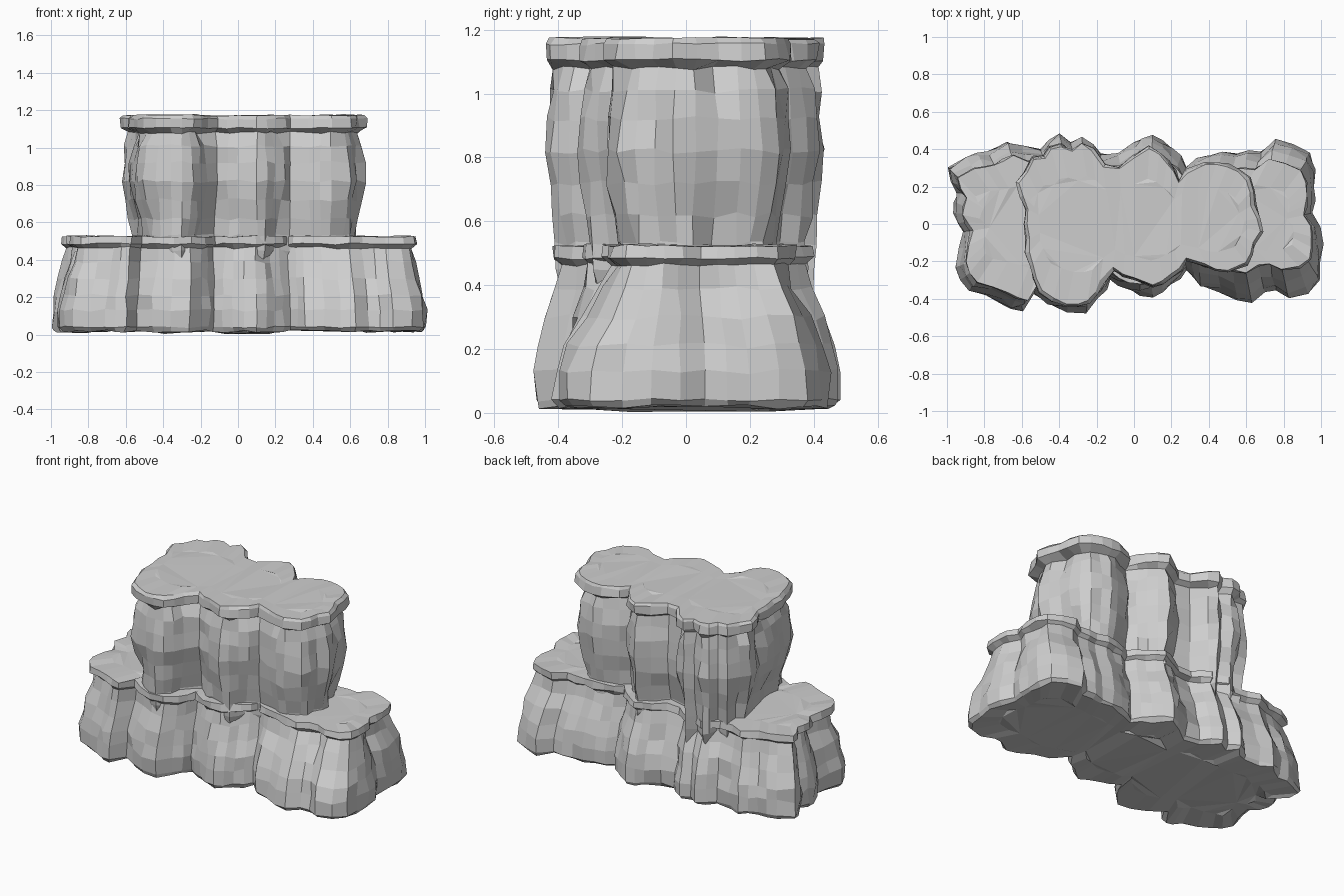
import bpy
import bmesh
import random
from mathutils import Vector

random.seed(4)

cube = bpy.data.objects.get("Cube")
if cube:
    bpy.data.objects.remove(cube, do_unlink=True)

# One stone grey for the whole cliff
stone = bpy.data.materials.new("stone grey")
stone.use_nodes = True
stone_colour = (0.62, 0.62, 0.62, 1)
stone.diffuse_color = stone_colour
stone.node_tree.nodes["Principled BSDF"].inputs["Base Color"].default_value = stone_colour

# Footprints run counter-clockwise: left end, front, right end, back
LEDGE_FOOTPRINT = [
    (-.99, .3), (-.94, .17), (-.96, .06), (-.91, -.04), (-.93, -.13), (-.95, -.23),
    (-.88, -.35), (-.79, -.38), (-.71, -.42), (-.6, -.46), (-.54, -.37), (-.46, -.43),
    (-.36, -.47), (-.26, -.47), (-.19, -.4), (-.13, -.29), (-.03, -.35), (.1, -.39),
    (.2, -.33), (.28, -.24), (.36, -.33), (.46, -.36), (.55, -.4), (.63, -.42),
    (.7, -.36), (.76, -.35), (.83, -.39), (.93, -.37), (.99, -.3), (1, -.2),
    (.99, -.02), (.95, .06), (.97, .2), (.94, .38), (.85, .42), (.76, .45),
    (.68, .38), (.55, .38), (.4, .36), (.28, .31), (.2, .4), (.1, .48),
    (0, .43), (-.08, .37), (-.18, .37), (-.28, .46), (-.34, .43), (-.4, .48),
    (-.5, .4), (-.6, .41), (-.68, .44), (-.78, .38), (-.9, .36)]

TOWER_FOOTPRINT = [
    (-.62, .22), (-.57, .08), (-.57, -.08), (-.55, -.22), (-.5, -.36), (-.36, -.43),
    (-.24, -.42), (-.17, -.31), (-.11, -.24), (0, -.29), (.1, -.33), (.2, -.28),
    (.28, -.19), (.38, -.22), (.5, -.25), (.6, -.21), (.64, -.1), (.68, -.04),
    (.64, .1), (.61, .24), (.5, .31), (.38, .32), (.28, .28), (.24, .23),
    (.18, .33), (.08, .41), (0, .36), (-.08, .3), (-.16, .31), (-.22, .4),
    (-.28, .43), (-.33, .39), (-.39, .42), (-.45, .41), (-.48, .36), (-.54, .35),
    (-.58, .28)]


def split_long_edges(footprint, limit):
    """Add a rounded-out middle corner on every wide face of an outline."""
    points = [Vector(p) for p in footprint]
    result = []
    for start, end in zip(points, points[1:] + points[:1]):
        result.append(start)
        along = end - start
        if along.length > limit:
            outward = Vector((along.y, -along.x)).normalized()
            result.append((start + end) / 2 + outward * .008)
    return result


def outward_normals(points):
    """Outward direction at every corner of a counter-clockwise outline."""
    normals = []
    for i in range(len(points)):
        along = points[(i + 1) % len(points)] - points[i - 1]
        normals.append(Vector((along.y, -along.x)).normalized())
    return normals


def lean_in(point, amount):
    """Pull a base point in to the ledge rim; the front right slopes most."""
    if point.y < 0:
        slope = .12 + .26 * min(max(point.x / .35, 0), 1)
    elif point.x > .5:
        slope = .24
    else:
        slope = .18
    return Vector((point.x * (1 - .05 * amount), point.y * (1 - slope * amount)))


def wobble(size):
    return random.uniform(-size, size)


def add_cap(bm, ring, shrink, rough, flip):
    """Close an end with a rough inner ring and a centre patch."""
    inner = []
    for vert in ring:
        inner.append(bm.verts.new((vert.co.x * .9, vert.co.y * shrink,
                                   vert.co.z + wobble(rough))))
    count = len(ring)
    for i in range(count):
        j = (i + 1) % count
        quad = [ring[i], ring[j], inner[j], inner[i]]
        bm.faces.new(quad[::-1] if flip else quad)
    bm.faces.new(inner[::-1] if flip else inner)


def build_tier(name, footprint, rows, side_share):
    """Loft rows of (height, lean, outward offset, roughness) up a footprint."""
    base = split_long_edges(footprint, .11)
    bm = bmesh.new()
    rings = []
    # A lasting offset per corner gives every pillar its own bulge
    bulge = [random.uniform(.6, 1.4) for _ in base]
    for height, lean, offset, rough in rows:
        outline = [lean_in(p, lean) for p in base]
        ring = []
        for point, normal, swell in zip(outline, outward_normals(outline), bulge):
            # The ends narrow more than the front and back
            share = side_share + (1 - side_share) * abs(normal.x)
            place = point + normal * (offset * swell * share + wobble(rough))
            ring.append(bm.verts.new((place.x, place.y, height + wobble(rough) * .7)))
        rings.append(ring)
    count = len(base)
    for low, high in zip(rings, rings[1:]):
        for i in range(count):
            j = (i + 1) % count
            bm.faces.new((low[i], low[j], high[j], high[i]))
    add_cap(bm, rings[0], .6, .01, True)
    add_cap(bm, rings[-1], .6, .004, False)
    bmesh.ops.triangulate(bm, faces=[f for f in bm.faces if len(f.verts) > 4])
    bmesh.ops.recalc_face_normals(bm, faces=bm.faces)
    mesh = bpy.data.meshes.new(name)
    bm.to_mesh(mesh)
    bm.free()
    mesh.materials.append(stone)
    tier = bpy.data.objects.new(name, mesh)
    bpy.context.collection.objects.link(tier)
    return tier


# Lower ledge: upright foot, sloping wall, thin overhanging rim
build_tier("lower_ledge", LEDGE_FOOTPRINT, [
    (.018, 0, -.02, .01),
    (.04, 0, 0, .008),
    (.13, .03, 0, .013),
    (.21, .2, 0, .014),
    (.3, .55, -.005, .014),
    (.39, .85, -.02, .013),
    (.465, 1, -.03, .01),
    (.485, 1, .005, .008),
    (.525, 1, 0, .007)], .7)

# Upper tower: bulging pillars, narrow neck, heavy overhanging rim
build_tier("upper_tower", TOWER_FOOTPRINT, [
    (.36, 0, -.12, .01),
    (.45, 0, -.065, .012),
    (.53, 0, -.06, .013),
    (.62, 0, -.045, .014),
    (.72, 0, -.015, .014),
    (.82, 0, .002, .014),
    (.92, 0, -.003, .014),
    (1.01, 0, -.02, .014),
    (1.08, 0, -.05, .01),
    (1.105, 0, .012, .007),
    (1.155, 0, .008, .007),
    (1.173, 0, -.01, .005)], .4)
